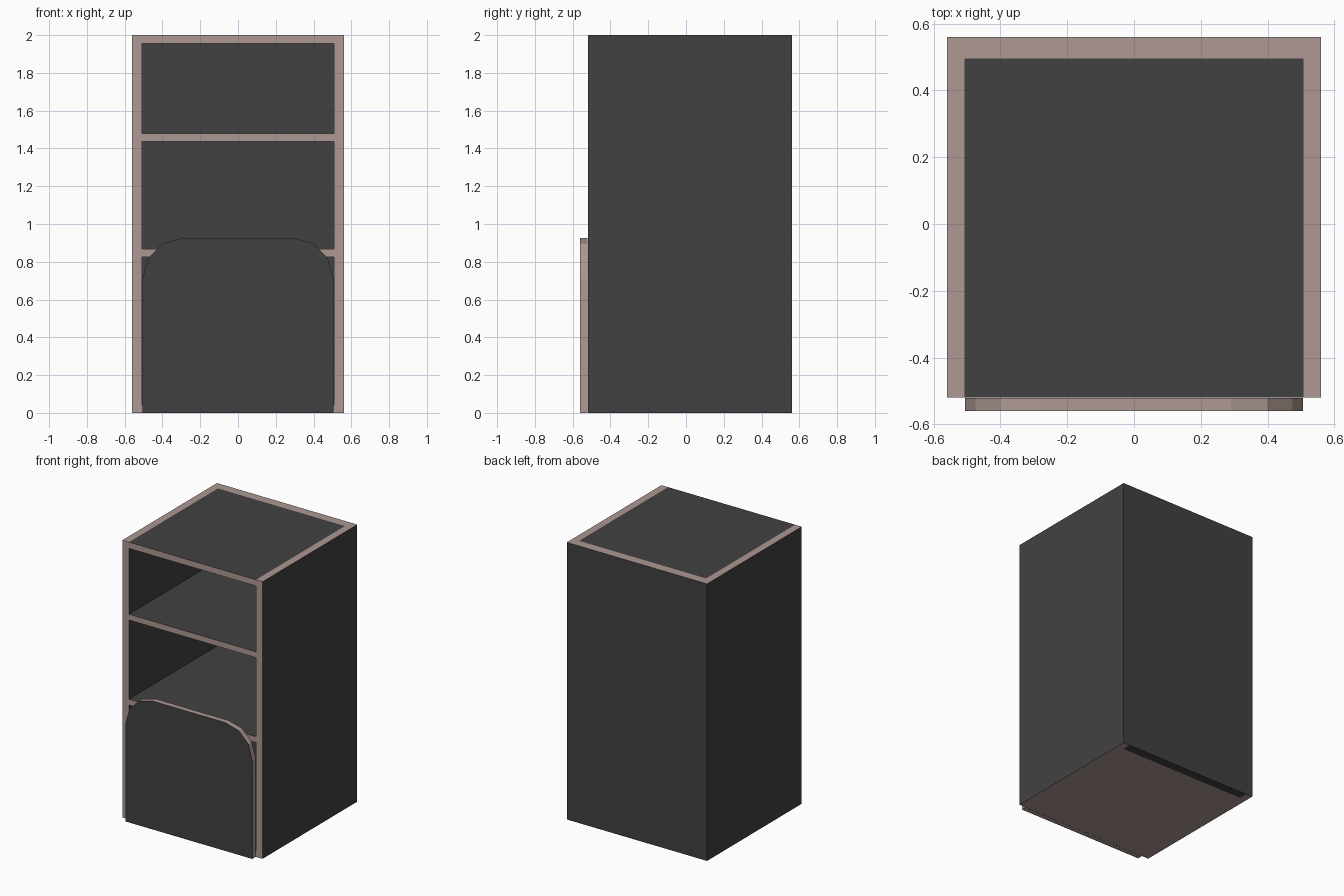
import bpy, bmesh
from mathutils import Vector

if "Cube" in bpy.data.objects:
    bpy.data.objects.remove(bpy.data.objects["Cube"])


def material(name, rgb):
    m = bpy.data.materials.new(name)
    m.diffuse_color = (*rgb, 1)
    m.use_nodes = True
    m.node_tree.nodes["Principled BSDF"].inputs["Base Color"].default_value = m.diffuse_color
    return m


CHARCOAL = material("charcoal_laminate", (0.053, 0.053, 0.053))
BAND = material("pinkish_edge_band", (0.418, 0.314, 0.291))

W, T = 0.56, 0.053           # half width, board thickness
IN = W - T                   # inner half width
FRONT, BACK, INBACK = -0.52, 0.56, 0.495
DIRS = {"front": (0, -1, 0), "top": (0, 0, 1), "bottom": (0, 0, -1)}


def finish(name, bm):
    bmesh.ops.recalc_face_normals(bm, faces=bm.faces)
    me = bpy.data.meshes.new(name)
    ob = bpy.data.objects.new(name, me)
    bpy.context.collection.objects.link(ob)
    me.materials.append(CHARCOAL)
    me.materials.append(BAND)
    return me


def board(name, x, y, z, banded):
    """Box panel; faces looking along the banded directions get edge banding."""
    bm = bmesh.new()
    bmesh.ops.create_cube(bm, size=1)
    for v in bm.verts:
        for i, (lo, hi) in enumerate((x, y, z)):
            v.co[i] = hi if v.co[i] > 0 else lo
    me = finish(name, bm)
    bm.normal_update()
    for f in bm.faces:
        if any(f.normal.dot(Vector(DIRS[d])) > 0.9 for d in banded):
            f.material_index = 1
    bm.to_mesh(me)
    bm.free()


# Carcass sides and back
for side, x in (("left", (-W, -IN)), ("right", (IN, W))):
    board(side + "_side_panel", x, (FRONT, BACK), (0, 2), ("front", "top", "bottom"))
board("back_panel", (-IN, IN), (INBACK, BACK), (0, 2), ("top",))

# Horizontal boards
for name, z, banded in (("bottom_board", (0, 0.043), ("front", "bottom")),
                        ("lower_shelf", (0.825, 0.867), ("front",)),
                        ("upper_shelf", (1.438, 1.48), ("front",)),
                        ("top_board", (1.955, 2), ("front",))):
    board(name, (-IN, IN), (FRONT, INBACK), z, banded)

# Door with faceted rounded upper corners, banded all round its rim
half = [(0.506, 0), (0.506, 0.71), (0.475, 0.82), (0.40, 0.897), (0.29, 0.927)]
outline = half + [(-x, z) for x, z in reversed(half)]
bm = bmesh.new()
face = bm.faces.new([bm.verts.new((x, -0.56, z)) for x, z in outline])
ext = bmesh.ops.extrude_face_region(bm, geom=[face], use_keep_orig=True)
for v in ext["geom"]:
    if isinstance(v, bmesh.types.BMVert):
        v.co.y = FRONT - 0.001
me = finish("arched_door", bm)
bm.normal_update()
for f in bm.faces:
    if abs(f.normal.y) < 0.5:
        f.material_index = 1
bm.to_mesh(me)
bm.free()
